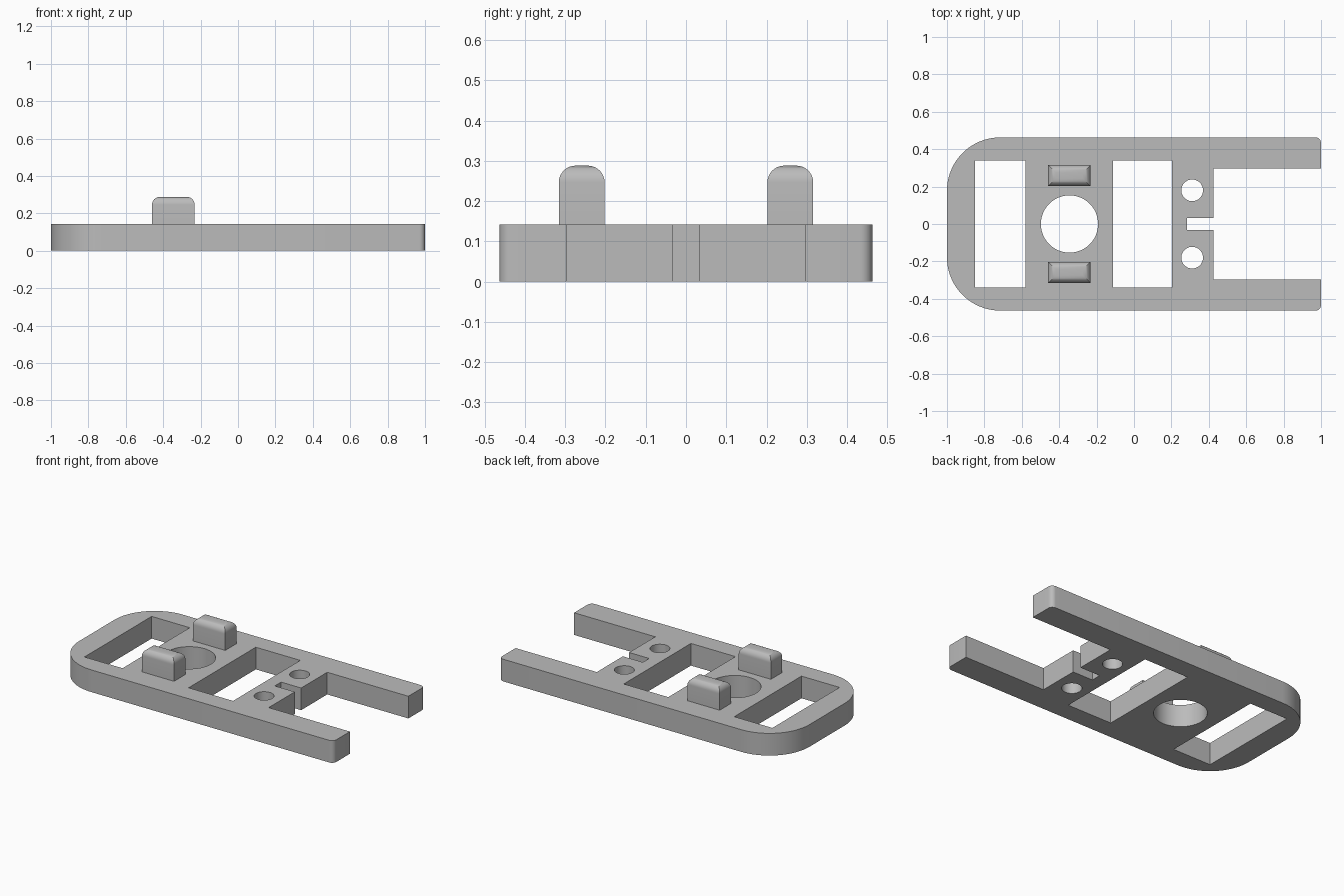
import bpy, bmesh, math
from mathutils import Matrix

if "Cube" in bpy.data.objects:
    bpy.data.objects.remove(bpy.data.objects["Cube"])

THICK = 0.142
HALF_Y = 0.463

grey = bpy.data.materials.new("light_grey")
grey.use_nodes = True
grey.diffuse_color = (0.5, 0.5, 0.5, 1)
grey.node_tree.nodes["Principled BSDF"].inputs["Base Color"].default_value = (0.5, 0.5, 0.5, 1)


def finish(name, bm):
    bmesh.ops.recalc_face_normals(bm, faces=bm.faces)
    mesh = bpy.data.meshes.new(name)
    bm.to_mesh(mesh)
    bm.free()
    mesh.materials.append(grey)
    obj = bpy.data.objects.new(name, mesh)
    bpy.context.collection.objects.link(obj)
    return obj


def add_box(bm, x0, x1, y0, y1, z0, z1):
    mat = Matrix.Translation(((x0 + x1) / 2, (y0 + y1) / 2, (z0 + z1) / 2))
    mat = mat @ Matrix.Diagonal((x1 - x0, y1 - y0, z1 - z0, 1))
    return bmesh.ops.create_cube(bm, size=1, matrix=mat)["verts"]


def add_prism(bm, points, z0, z1):
    face = bm.faces.new([bm.verts.new((x, y, z0)) for x, y in points])
    top = bmesh.ops.extrude_face_region(bm, geom=[face])["geom"]
    verts = [v for v in top if isinstance(v, bmesh.types.BMVert)]
    bmesh.ops.translate(bm, verts=verts, vec=(0, 0, z1 - z0))


def arc(cx, cy, r, start, sweep, steps):
    angles = [math.radians(start + sweep * i / steps) for i in range(steps + 1)]
    return [(cx + r * math.cos(a), cy + r * math.sin(a)) for a in angles]


def cut(target, bm):
    cutter = finish("cutter", bm)
    cutter.hide_render = True
    mod = target.modifiers.new("cut", "BOOLEAN")
    mod.object = cutter
    mod.solver = "EXACT"
    bpy.context.view_layer.objects.active = target
    bpy.ops.object.modifier_apply(modifier=mod.name)
    bpy.data.objects.remove(cutter)


def smooth(obj):
    bpy.ops.object.select_all(action="DESELECT")
    obj.select_set(True)
    bpy.context.view_layer.objects.active = obj
    bpy.ops.object.shade_smooth_by_angle(angle=math.radians(30))


# Base plate: wide rounded end on the right, small corners on the open end
BIG, SMALL = 0.285, 0.03
outline = (arc(1 - SMALL, HALF_Y - SMALL, SMALL, 0, 90, 6)
           + arc(-1 + BIG, HALF_Y - BIG, BIG, 90, 90, 24)
           + arc(-1 + BIG, BIG - HALF_Y, BIG, 180, 90, 24)
           + arc(1 - SMALL, SMALL - HALF_Y, SMALL, 270, 90, 6))
bm = bmesh.new()
add_prism(bm, outline, 0, THICK)
plate = finish("base_plate", bm)

# Windows, fork opening and round holes
bm = bmesh.new()
for x0, x1, half in ((-0.85, -0.58, 0.34), (-0.112, 0.203, 0.34), (0.425, 1.2, 0.296)):
    add_box(bm, x0, x1, -half, half, -0.1, 0.3)
for cx, cy, r in ((-0.345, 0, 0.153), (0.311, 0.18, 0.058), (0.311, -0.18, 0.058)):
    add_prism(bm, arc(cx, cy, r, 0, 352.5, 47), -0.1, 0.3)
cut(plate, bm)

# Narrow slot behind the fork opening
bm = bmesh.new()
add_box(bm, 0.283, 0.5, -0.032, 0.032, -0.1, 0.3)
cut(plate, bm)
smooth(plate)

# Two upright lugs with rounded top edges
for name, side in (("back_lug", 1), ("front_lug", -1)):
    bm = bmesh.new()
    y0, y1 = sorted((0.202 * side, 0.316 * side))
    add_box(bm, -0.46, -0.232, y0, y1, THICK - 0.01, 0.288)
    top_edges = [e for e in bm.edges if all(v.co.z > 0.28 for v in e.verts)]
    bmesh.ops.bevel(bm, geom=top_edges, offset=0.042, segments=8, profile=0.5,
                    affect="EDGES")
    smooth(finish(name, bm))
